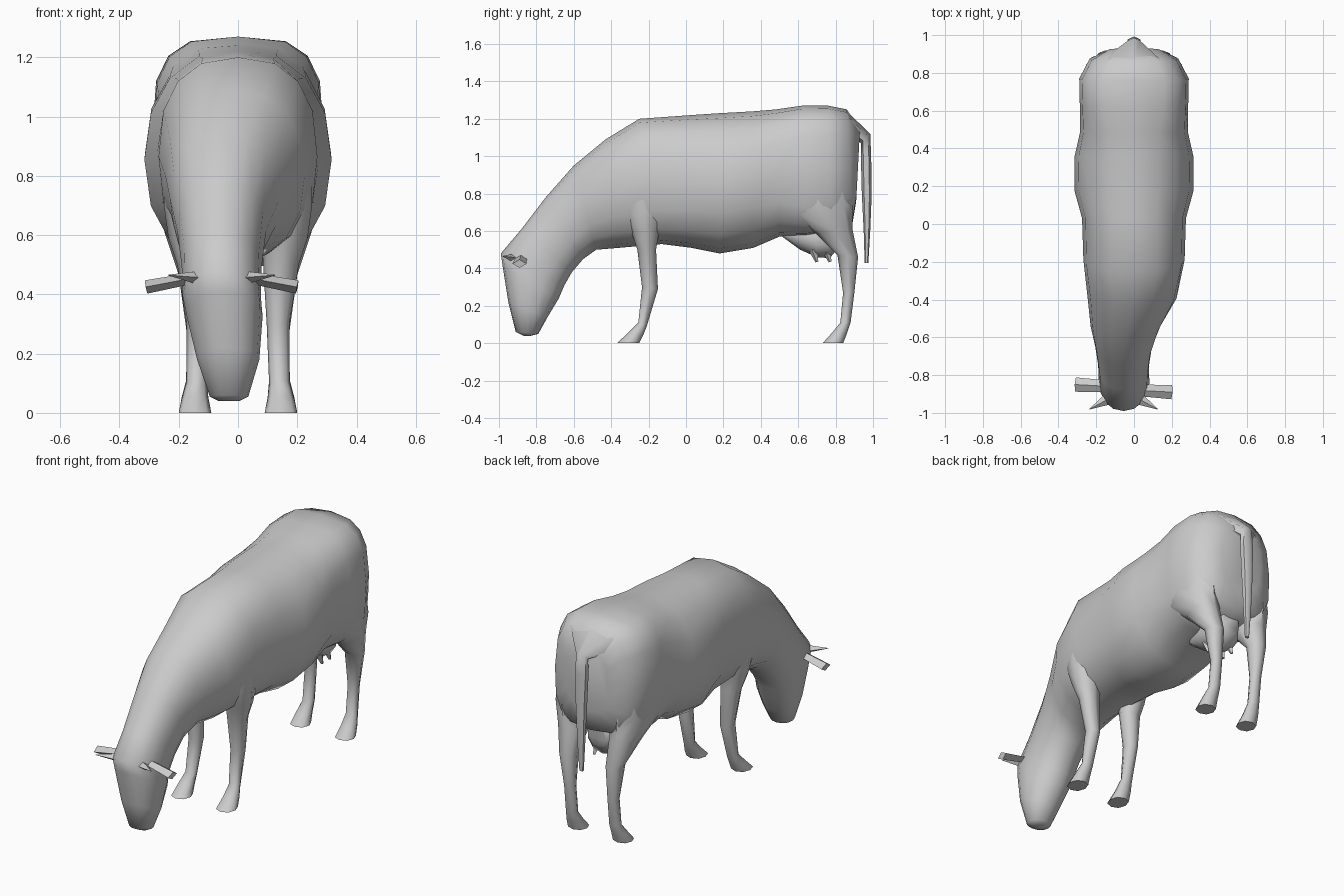
import bpy, bmesh, math
from mathutils import Vector, Matrix

cube = bpy.data.objects.get("Cube")
if cube:
    bpy.data.objects.remove(cube, do_unlink=True)

GREY = (0.6, 0.6, 0.6, 1.0)
hide = bpy.data.materials.new("pale grey hide")
hide.use_nodes = True
hide.diffuse_color = GREY
hide.node_tree.nodes["Principled BSDF"].inputs["Base Color"].default_value = GREY


def finish(name, bm, angle=60):
    """Turn a bmesh into a shaded, coloured object."""
    bmesh.ops.recalc_face_normals(bm, faces=bm.faces)
    mesh = bpy.data.meshes.new(name)
    bm.to_mesh(mesh)
    bm.free()
    mesh.materials.append(hide)
    obj = bpy.data.objects.new(name, mesh)
    bpy.context.collection.objects.link(obj)
    bpy.ops.object.select_all(action="DESELECT")
    obj.select_set(True)
    bpy.context.view_layer.objects.active = obj
    bpy.ops.object.shade_smooth_by_angle(angle=math.radians(angle))
    return obj


def power(v, n):
    return math.copysign(abs(v) ** (2 / n), v)


def loft(name, rows, sides, side=1):
    """Skin rings: start y, z, end y, z, centre x, half width, squareness."""
    bm = bmesh.new()
    rings = []
    for ya, za, yb, zb, cx, hw, *square in rows:
        n = square[0] if square else 2.2
        a, b = Vector((0, ya, za)), Vector((0, yb, zb))
        mid, half = (a + b) / 2, (a - b) / 2
        ring = []
        for i in range(sides):
            t = math.tau * i / sides
            p = mid + half * power(math.cos(t), n)
            p.x = side * (cx + hw * power(math.sin(t), n))
            ring.append(bm.verts.new(p))
        rings.append(ring)
    for r, q in zip(rings, rings[1:]):
        for i in range(sides):
            j = (i + 1) % sides
            bm.faces.new((r[i], r[j], q[j], q[i]))
    bm.faces.new(rings[0])
    bm.faces.new(rings[-1])
    return finish(name, bm)


def spike(name, base, tip, r1, r2, flat):
    """Tapered four-sided prong from base to tip, flattened across."""
    base, tip = Vector(base), Vector(tip)
    d = tip - base
    bm = bmesh.new()
    bmesh.ops.create_cone(bm, cap_ends=True, segments=4, radius1=r1,
                          radius2=r2, depth=d.length)
    turn = d.to_track_quat("Z", "Y").to_matrix().to_4x4()
    bm.transform(Matrix.Translation((base + tip) / 2) @ turn
                 @ Matrix.Diagonal((1, flat, 1, 1)))
    return finish(name, bm, 30)


# Trunk, neck and lowered head in one skin, from square rump to muzzle
loft("body", [
    (.93, 1.14, .91, .76, 0, .14, 2.6),
    (.86, 1.25, .89, .64, 0, .235, 3),
    (.76, 1.27, .78, .59, 0, .29, 3.3),
    (.62, 1.27, .64, .57, 0, .287, 3.2),
    (.48, 1.25, .5, .57, 0, .285, 2.6),
    (.36, 1.24, .36, .51, 0, .314, 2.2),
    (.18, 1.23, .18, .48, 0, .316, 2.2),
    (.03, 1.22, .03, .51, 0, .275, 2.3),
    (-.25, 1.2, -.13, .53, 0, .268, 2.5),
    (-.43, 1.09, -.36, .51, -.01, .235),
    (-.6, .95, -.48, .5, -.045, .185),
    (-.75, .78, -.55, .45, -.055, .15),
    (-.88, .61, -.61, .38, -.055, .135),
    (-.99, .48, -.65, .31, -.055, .132),
    (-.98, .41, -.68, .24, -.045, .128),
    (-.95, .22, -.74, .14, -.033, .105),
    (-.91, .06, -.79, .05, -.03, .065),
    (-.87, .04, -.83, .04, -.03, .035),
], 16)

# Legs: rings run from inside the shoulder or thigh down to the hoof
FRONT = [
    (-.38, .9, -.08, .9, .155, .09),
    (-.33, .7, -.12, .7, .165, .085),
    (-.29, .59, -.145, .59, .16, .075),
    (-.26, .5, -.16, .5, .145, .06),
    (-.235, .3, -.15, .29, .135, .038),
    (-.255, .11, -.21, .09, .14, .035),
    (-.31, .055, -.23, .04, .145, .045),
    (-.37, .0, -.25, .0, .145, .055),
]
HIND = [
    (.5, .9, .88, .9, .17, .1),
    (.53, .7, .893, .74, .18, .1),
    (.69, .59, .89, .61, .165, .08),
    (.81, .47, .92, .46, .15, .05),
    (.84, .27, .9, .27, .14, .033),
    (.825, .11, .88, .11, .14, .035),
    (.78, .055, .86, .05, .145, .045),
    (.73, .0, .84, .0, .145, .055),
]
for label, s in (("left", 1), ("right", -1)):
    loft(label + "_front_leg", FRONT, 8, s)
    loft(label + "_hind_leg", HIND, 8, s)
    # Broad flat ears and small horns on the head, which leans to the right
    hx, lean = -.055, s * .02
    spike(label + "_ear", (hx + s * .07, -.87 - lean / 2, .46),
          (hx + s * .255, -.87 - lean, .425), .03, .038, .6)
    spike(label + "_horn", (hx + s * .07, -.92, .455),
          (hx + s * .18, -.98, .465), .035, .002, .7)

# Tail: flat wedge-shaped root on the rump, then a tapering cord
loft("tail", [
    (.86, 1.24, .9, 1.1, 0, .16),
    (.985, 1.12, .935, 1.07, 0, .033),
    (.99, 1.0, .935, 1.0, 0, .038),
    (.993, .8, .94, .8, 0, .03),
    (.985, .6, .95, .6, 0, .022),
    (.975, .43, .955, .43, 0, .012),
], 6)

# Udder slung under the belly, with four short teats
loft("udder", [
    (.5, .64, .5, .58, 0, .05),
    (.6, .66, .61, .5, 0, .075),
    (.69, .66, .7, .46, 0, .1),
    (.77, .66, .77, .455, 0, .1),
    (.83, .65, .82, .52, 0, .06),
], 10)
for label, y in (("front", .68), ("rear", .75)):
    for place, s in (("left", 1), ("right", -1)):
        spike(f"{place}_{label}_teat", (s * .05, y, .5),
              (s * .055, y + .02, .435), .025, .008, 1)
